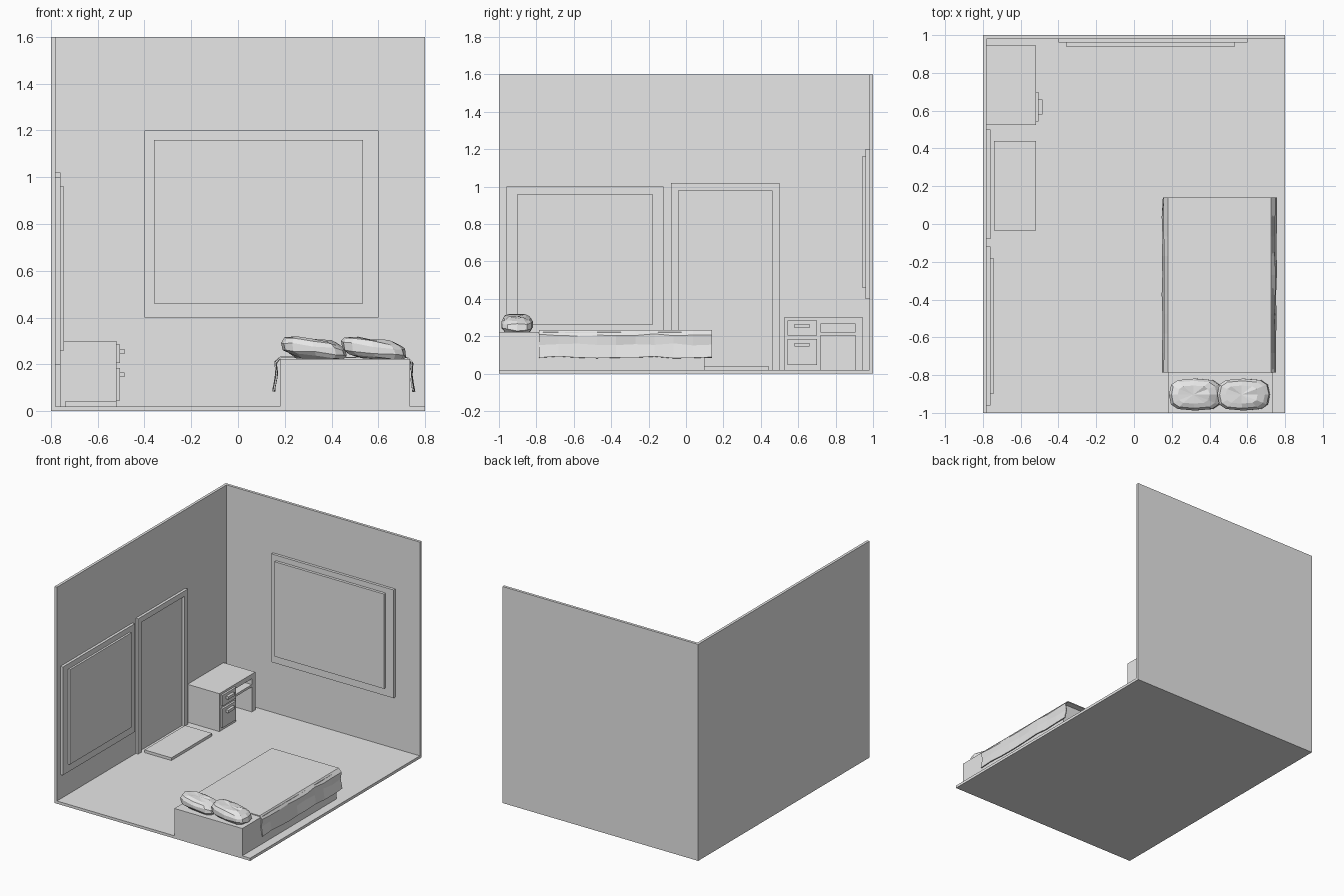
import bpy, bmesh, math, random
from mathutils import Matrix

random.seed(4)
if "Cube" in bpy.data.objects:
    bpy.data.objects.remove(bpy.data.objects["Cube"], do_unlink=True)

grey = bpy.data.materials.new("plain_grey")
grey.use_nodes = True
grey.diffuse_color = (0.8, 0.8, 0.8, 1)
grey.node_tree.nodes["Principled BSDF"].inputs["Base Color"].default_value = (0.8, 0.8, 0.8, 1)


def finish(name, bm):
    bmesh.ops.recalc_face_normals(bm, faces=bm.faces)
    mesh = bpy.data.meshes.new(name)
    bm.to_mesh(mesh)
    bm.free()
    mesh.materials.append(grey)
    obj = bpy.data.objects.new(name, mesh)
    bpy.context.collection.objects.link(obj)
    return obj


def box(name, x, y, z):
    """Box from (min, max) ranges on each axis."""
    bm = bmesh.new()
    bmesh.ops.create_cube(bm, size=1)
    for v in bm.verts:
        for i, (low, high) in enumerate((x, y, z)):
            v.co[i] = low if v.co[i] < 0 else high
    return finish(name, bm)


# Room shell
FLOOR = 0.02
WALL = -0.78
box("floor", (-0.8, 0.8), (-1, 1), (0, FLOOR))
box("side_wall", (-0.8, WALL), (-1, 1), (FLOOR, 1.6))
box("back_wall", (WALL, 0.8), (0.98, 1), (FLOOR, 1.6))

# Framed panels on both walls
box("back_window_frame", (-0.4, 0.6), (0.96, 0.98), (0.4, 1.2))
box("back_window_panel", (-0.36, 0.535), (0.94, 0.96), (0.46, 1.16))
box("side_window_frame", (WALL, -0.76), (-0.96, -0.12), (0.2, 1.0))
box("side_window_panel", (-0.76, -0.745), (-0.9, -0.18), (0.26, 0.96))

# Doorway surround and mat
for side, y in (("front", -0.08), ("back", 0.46)):
    box("door_post_" + side, (WALL, -0.76), (y, y + 0.04), (FLOOR, 0.98))
box("door_lintel", (WALL, -0.76), (-0.08, 0.5), (0.98, 1.02))
box("door_mat", (-0.74, -0.52), (-0.035, 0.44), (FLOOR, 0.04))

# Desk with drawers
DESK_X = (WALL, -0.52)
box("desk_top", DESK_X, (0.525, 0.945), (0.265, 0.3))
box("desk_cabinet", DESK_X, (0.525, 0.72), (FLOOR, 0.265))
box("desk_leg", DESK_X, (0.905, 0.945), (FLOOR, 0.265))
box("desk_tray", DESK_X, (0.72, 0.905), (0.205, 0.222))
for name, low, high, grip in (("upper", 0.205, 0.285, 0.245), ("lower", 0.045, 0.185, 0.145)):
    box(name + "_drawer", (-0.52, -0.505), (0.543, 0.7), (low, high))
    box(name + "_handle", (-0.505, -0.485), (0.58, 0.66), (grip, grip + 0.02))

# Bed base
box("bed_base", (0.18, 0.735), (-1, 0.1), (FLOOR, 0.222))

# Blanket: a draped strip with wavy sides
CENTRE = 0.4525
drape = [(0.272, 0.229), (0.288, 0.2), (0.284, 0.15), (0.296, 0.082)]
profile = [(-w, z) for w, z in reversed(drape)] + drape
bm = bmesh.new()
rows = []
STEPS = 9
for step in range(STEPS + 1):
    y = -0.785 + 0.925 * step / STEPS
    row = []
    for w, z in profile:
        if z < 0.21:
            w += math.copysign(random.uniform(-0.007, 0.004), w)
            z += random.uniform(0, 0.012)
        row.append(bm.verts.new((CENTRE + w, y, z)))
    rows.append(row)
for a, b in zip(rows, rows[1:]):
    for i in range(len(profile) - 1):
        bm.faces.new((a[i], a[i + 1], b[i + 1], b[i]))
blanket = finish("blanket", bm)
cloth = blanket.modifiers.new("cloth_thickness", 'SOLIDIFY')
cloth.thickness = 0.007
cloth.offset = 0


# Pillows: faceted, boxy cushions leaning up at one end
def pillow(name, x):
    bm = bmesh.new()
    bmesh.ops.create_uvsphere(bm, u_segments=12, v_segments=7, radius=1)
    for v in bm.verts:
        for i, (size, power) in enumerate(((0.14, 0.6), (0.086, 0.7), (0.046, 0.8))):
            v.co[i] = math.copysign(abs(v.co[i]) ** power, v.co[i]) * size
        v.co.x -= 0.35 * v.co.z
        v.co.z += random.uniform(-0.006, 0.006)
    bm.transform(Matrix.Translation((x, -0.903, 0.264)) @ Matrix.Rotation(math.radians(7), 4, 'Y'))
    for v in bm.verts:
        v.co.z = min(max(v.co.z, 0.222), 0.318)
    finish(name, bm)


pillow("right_pillow", 0.325)
pillow("left_pillow", 0.58)
